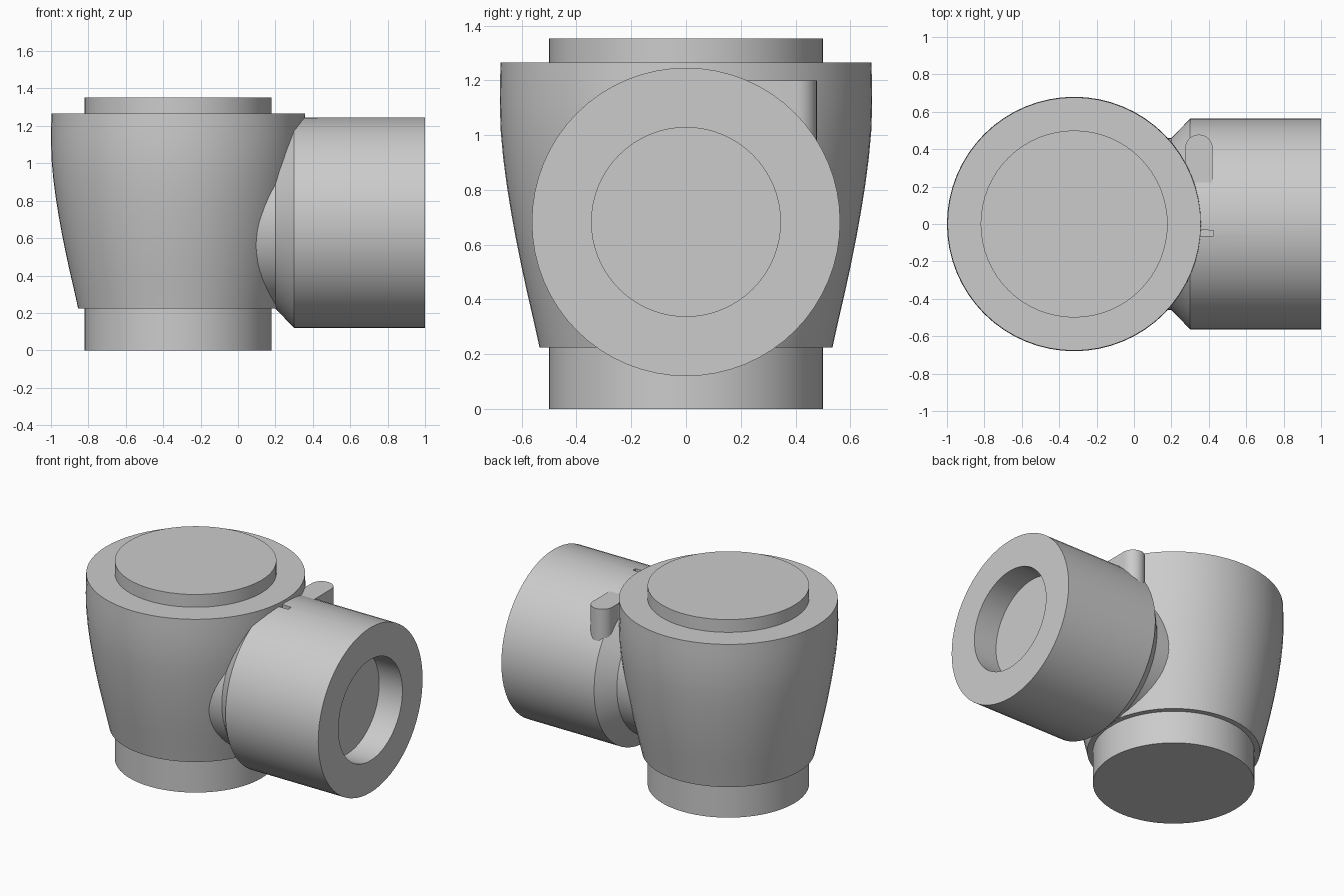
import bpy, bmesh, math
from mathutils import Matrix, Vector

if "Cube" in bpy.data.objects:
    bpy.data.objects.remove(bpy.data.objects["Cube"])

SEG = 64


def add_object(name, bm, matrix=None):
    bmesh.ops.remove_doubles(bm, verts=bm.verts, dist=1e-5)
    if matrix is not None:
        bm.transform(matrix)
    bmesh.ops.recalc_face_normals(bm, faces=bm.faces)
    mesh = bpy.data.meshes.new(name)
    bm.to_mesh(mesh)
    bm.free()
    obj = bpy.data.objects.new(name, mesh)
    bpy.context.collection.objects.link(obj)
    return obj


def lathe(name, profile, matrix):
    """Revolve (radius, height) points around z; first and last radius are 0."""
    bm = bmesh.new()
    rings = []
    for r, h in profile:
        rings.append([bm.verts.new((r * math.cos(2 * math.pi * i / SEG),
                                    r * math.sin(2 * math.pi * i / SEG), h))
                      for i in range(SEG)])
    for a, b in zip(rings, rings[1:]):
        for i in range(SEG):
            j = (i + 1) % SEG
            bm.faces.new((a[i], a[j], b[j], b[i]))
    bm.faces.new(rings[0])
    bm.faces.new(rings[-1])
    return add_object(name, bm, matrix)


def prism(name, outline, z0, z1):
    """Extrude an xy outline from z0 up to z1."""
    bm = bmesh.new()
    face = bm.faces.new([bm.verts.new((x, y, z0)) for x, y in outline])
    ext = bmesh.ops.extrude_face_region(bm, geom=[face])
    verts = [v for v in ext["geom"] if isinstance(v, bmesh.types.BMVert)]
    bmesh.ops.translate(bm, verts=verts, vec=Vector((0, 0, z1 - z0)))
    return add_object(name, bm)


# Upright body: narrow foot, curved bowl, flat shoulder and raised lid
bowl = [(0.535, 0.225), (0.556, 0.32), (0.579, 0.42), (0.601, 0.52),
        (0.621, 0.62), (0.639, 0.72), (0.655, 0.82), (0.668, 0.92),
        (0.677, 1.02), (0.68, 1.12), (0.679, 1.20), (0.677, 1.265)]
body = lathe("body", [(0.5, 0), (0.5, 0.225)] + bowl + [(0.5, 1.265), (0.5, 1.352)],
             Matrix.Translation((-0.32, 0, 0)))

# Side housing: neck, chamfer, barrel and blind bore in the end face
to_x = Matrix.Translation((0, 0, 0.683)) @ Matrix.Rotation(math.pi / 2, 4, 'Y')
housing = lathe("side_housing", [(0.46, -0.1), (0.46, 0.2), (0.563, 0.3), (0.563, 1.0),
                                 (0.345, 1.0), (0.345, 0.825)], to_x)

# Small slot in the top of the housing, next to the shoulder
cutter = prism("slot_cutter", [(0.34, -0.065), (0.425, -0.065), (0.425, -0.035), (0.34, -0.03)],
               1.21, 1.3)
cutter.hide_render = True
cutter.hide_set(True)
slot = housing.modifiers.new("slot", 'BOOLEAN')
slot.operation = 'DIFFERENCE'
slot.solver = 'EXACT'
slot.object = cutter

# Rounded locating lug beside the body
cx, r = 0.347, 0.074
arc = [(cx + r * math.cos(math.pi * i / 16), 0.404 + r * math.sin(math.pi * i / 16))
       for i in range(17)]
lug = prism("locating_lug", arc + [(cx - r, 0.2), (cx + r, 0.2)], 0.85, 1.2)

# Smooth the round surfaces, keep the edges sharp
bpy.ops.object.select_all(action='DESELECT')
for obj in (body, housing, lug):
    obj.select_set(True)
bpy.context.view_layer.objects.active = body
bpy.ops.object.shade_smooth_by_angle(angle=math.radians(30))
